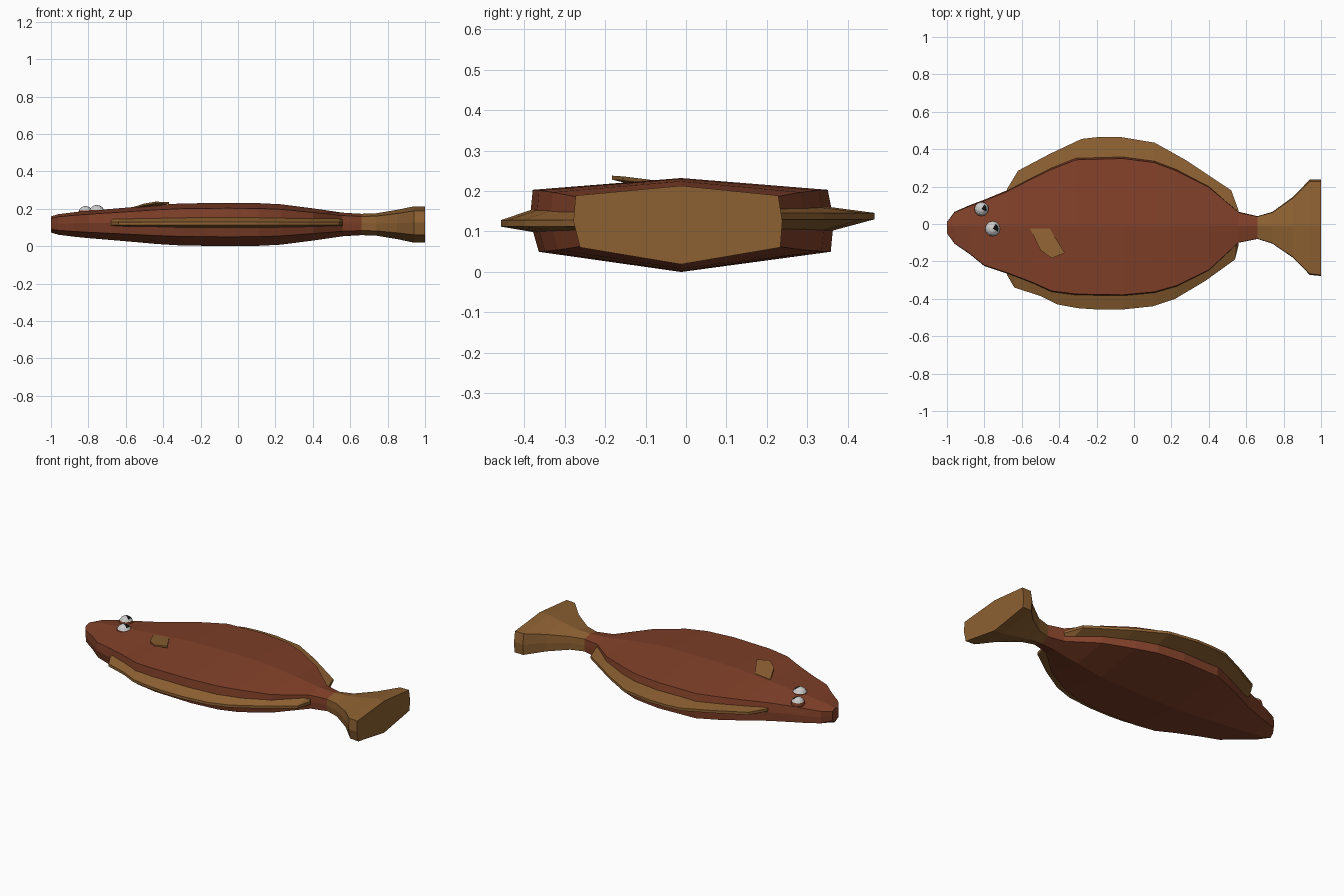
import bpy, bmesh, math
from mathutils import Vector

if "Cube" in bpy.data.objects:
    bpy.data.objects.remove(bpy.data.objects["Cube"])

ZC = 0.116  # mid height of the flat body


def material(name, rgb):
    m = bpy.data.materials.new(name)
    m.diffuse_color = (*rgb, 1)
    m.use_nodes = True
    m.node_tree.nodes["Principled BSDF"].inputs["Base Color"].default_value = m.diffuse_color
    return m


BROWN = material("brown_skin", (0.22, 0.052, 0.022))
TAN = material("tan_fin", (0.27, 0.12, 0.032))
WHITE = material("eye_white", (0.6, 0.6, 0.58))
BLACK = material("pupil_black", (0.005, 0.005, 0.005))


def make_object(name, bm, *mats):
    bmesh.ops.recalc_face_normals(bm, faces=bm.faces)
    mesh = bpy.data.meshes.new(name)
    bm.to_mesh(mesh)
    bm.free()
    for m in mats:
        mesh.materials.append(m)
    ob = bpy.data.objects.new(name, mesh)
    bpy.context.collection.objects.link(ob)
    return ob


def loft(name, rings, mat):
    """Skin a row of equal closed rings and cap both ends."""
    bm = bmesh.new()
    rows = [[bm.verts.new(p) for p in ring] for ring in rings]
    n = len(rows[0])
    for a, b in zip(rows, rows[1:]):
        for i in range(n):
            j = (i + 1) % n
            bm.faces.new((a[i], a[j], b[j], b[i]))
    bm.faces.new(rows[0])
    bm.faces.new(rows[-1])
    return make_object(name, bm, mat)


def section(x, y0, y1, h):
    """Eight-sided flattened cross-section with top and bottom ridges."""
    ridge = max(min(-0.012, y1), y0)
    c = -0.012
    pts = [(ridge, 1), (c + (y1 - c) * 0.96, 0.75), (y1, 0.1), (c + (y1 - c) * 0.98, -0.57),
           (ridge, -1), (c + (y0 - c) * 0.94, -0.57), (y0, 0.1), (c + (y0 - c) * 0.98, 0.75)]
    return [(x, y, ZC + h * k) for y, k in pts]


# Body stations: x, right edge y, left edge y, half height
BODY = [(-1.0, -0.05, 0.01, 0.043), (-0.96, -0.105, 0.065, 0.055), (-0.88, -0.16, 0.10, 0.065),
        (-0.80, -0.225, 0.13, 0.073), (-0.68, -0.265, 0.18, 0.083), (-0.55, -0.315, 0.25, 0.094),
        (-0.44, -0.365, 0.305, 0.104), (-0.31, -0.382, 0.358, 0.112), (-0.06, -0.386, 0.365, 0.116),
        (0.11, -0.37, 0.342, 0.114), (0.23, -0.335, 0.295, 0.108), (0.40, -0.25, 0.205, 0.086),
        (0.56, -0.10, 0.065, 0.063), (0.66, -0.08, 0.042, 0.057)]
loft("body", [section(*s) for s in BODY], BROWN)

# Tail fin flares from the narrow tail root
TAIL = [(0.66, -0.08, 0.042, 0.057), (0.74, -0.105, 0.065, 0.060), (0.85, -0.18, 0.145, 0.078),
        (0.94, -0.272, 0.238, 0.097), (1.0, -0.278, 0.238, 0.097)]
loft("tail_fin", [section(*s) for s in TAIL], TAN)


def body_edge(x, col):
    for a, b in zip(BODY, BODY[1:]):
        if a[0] <= x <= b[0]:
            t = (x - a[0]) / (b[0] - a[0])
            return a[col] + (b[col] - a[col]) * t


def side_fin(name, outline, col, tip_z):
    """Wedge fin running along one edge of the body."""
    x0, x1 = outline[0][0], outline[-1][0]
    rings = []
    for x, y in outline:
        root = body_edge(x, col) * 0.92
        t = 0.022 + 0.012 * math.sin(math.pi * (x - x0) / (x1 - x0))
        rings.append([(x, root, 0.129 + t), (x, y, tip_z + 0.008),
                      (x, y, tip_z - 0.008), (x, root, 0.129 - t)])
    loft(name, rings, TAN)


side_fin("left_edge_fin", [(-0.68, 0.185), (-0.62, 0.285), (-0.45, 0.375), (-0.28, 0.455),
                           (-0.19, 0.465), (-0.07, 0.465), (0.11, 0.435), (0.28, 0.34),
                           (0.40, 0.26), (0.52, 0.18), (0.56, 0.07)], 2, 0.138)
side_fin("right_edge_fin", [(-0.68, -0.27), (-0.64, -0.34), (-0.50, -0.385), (-0.41, -0.43),
                            (-0.30, -0.45), (-0.20, -0.457), (-0.06, -0.457), (0.10, -0.44),
                            (0.22, -0.40), (0.38, -0.305), (0.54, -0.19), (0.56, -0.11)], 1, 0.120)

# Small pectoral fin lying on the upper side
OUT = [(-0.555, -0.025, 0.207), (-0.45, -0.025, 0.216), (-0.37, -0.155, 0.232),
       (-0.44, -0.183, 0.234), (-0.50, -0.14, 0.224)]
loft("pectoral_fin", [[(x, y, z + d) for x, y, z in OUT] for d in (0.004, -0.006)], TAN)


# Eyes: brown lids with a white upper cap and a dark pupil
def eye(name, x, y, z, r):
    bm = bmesh.new()
    bmesh.ops.create_uvsphere(bm, u_segments=12, v_segments=8, radius=r)
    look = Vector((0.45, 0.1, 0.85)).normalized()
    for f in bm.faces:
        n = f.calc_center_median().normalized()
        f.material_index = 2 if n.dot(look) > 0.93 else 1 if n.z > 0.35 else 0
    bmesh.ops.translate(bm, verts=bm.verts, vec=(x, y, z))
    make_object(name, bm, BROWN, WHITE, BLACK)


eye("left_eye", -0.815, 0.08, 0.176, 0.039)
eye("right_eye", -0.755, -0.025, 0.177, 0.043)
